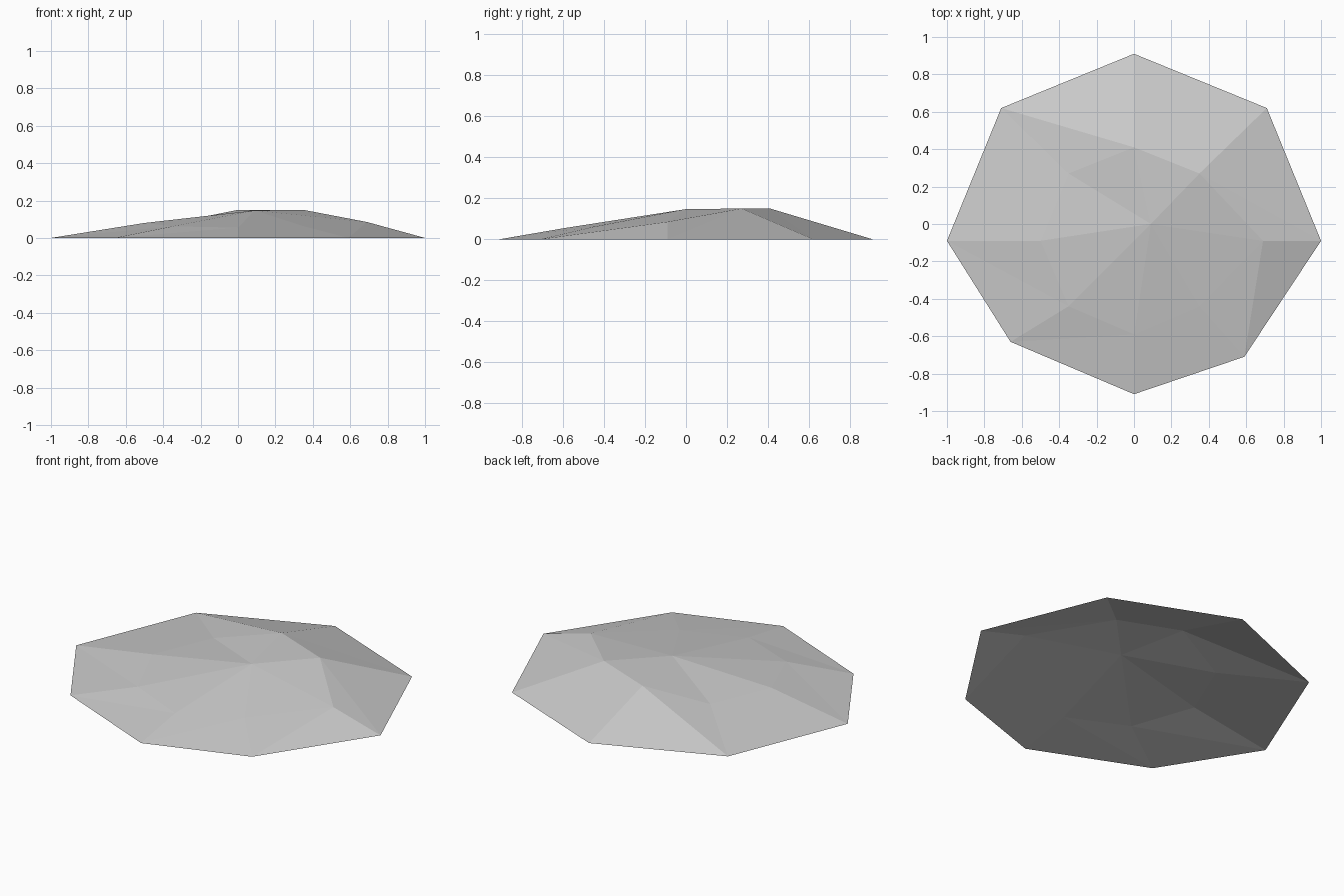
import bpy

# Remove the default cube
cube = bpy.data.objects.get("Cube")
if cube:
    bpy.data.objects.remove(cube, do_unlink=True)


def make_material(name, colour):
    material = bpy.data.materials.new(name)
    material.use_nodes = True
    material.diffuse_color = colour
    shader = material.node_tree.nodes["Principled BSDF"]
    shader.inputs["Base Color"].default_value = colour
    return material


# Clockwise rings starting at the back: ground rim, raised shoulder, peak
rim = [(0, .91, 0), (.71, .62, 0), (1, -.09, 0), (.59, -.71, 0),
       (0, -.91, 0), (-.66, -.63, 0), (-1, -.09, 0), (-.71, .62, 0)]
shoulder = [(0, .41, .15), (.35, .27, .15), (.69, -.09, .085), (.35, -.44, .063),
            (0, -.59, .055), (-.35, -.44, .062), (-.5, -.09, .08), (-.35, .27, .08)]
peak = (.09, 0, .147)

count = len(rim)
top = 2 * count
faces = []
for i in range(count):
    j = (i + 1) % count
    inner, next_inner = count + i, count + j
    # Crown facet
    faces.append((top, next_inner, inner))
    # Slope facets; the last sector folds along the other diagonal
    if i == count - 1:
        faces += [(i, inner, next_inner), (i, next_inner, j)]
    else:
        faces += [(i, inner, j), (j, inner, next_inner)]

# Open faceted mound
mesh = bpy.data.meshes.new("mound")
mesh.from_pydata(rim + shoulder + [peak], [], faces)
mesh.update()
mesh.shade_flat()
mesh.materials.append(make_material("stone grey", (.6, .6, .6, 1)))
mound = bpy.data.objects.new("mound", mesh)
bpy.context.collection.objects.link(mound)
